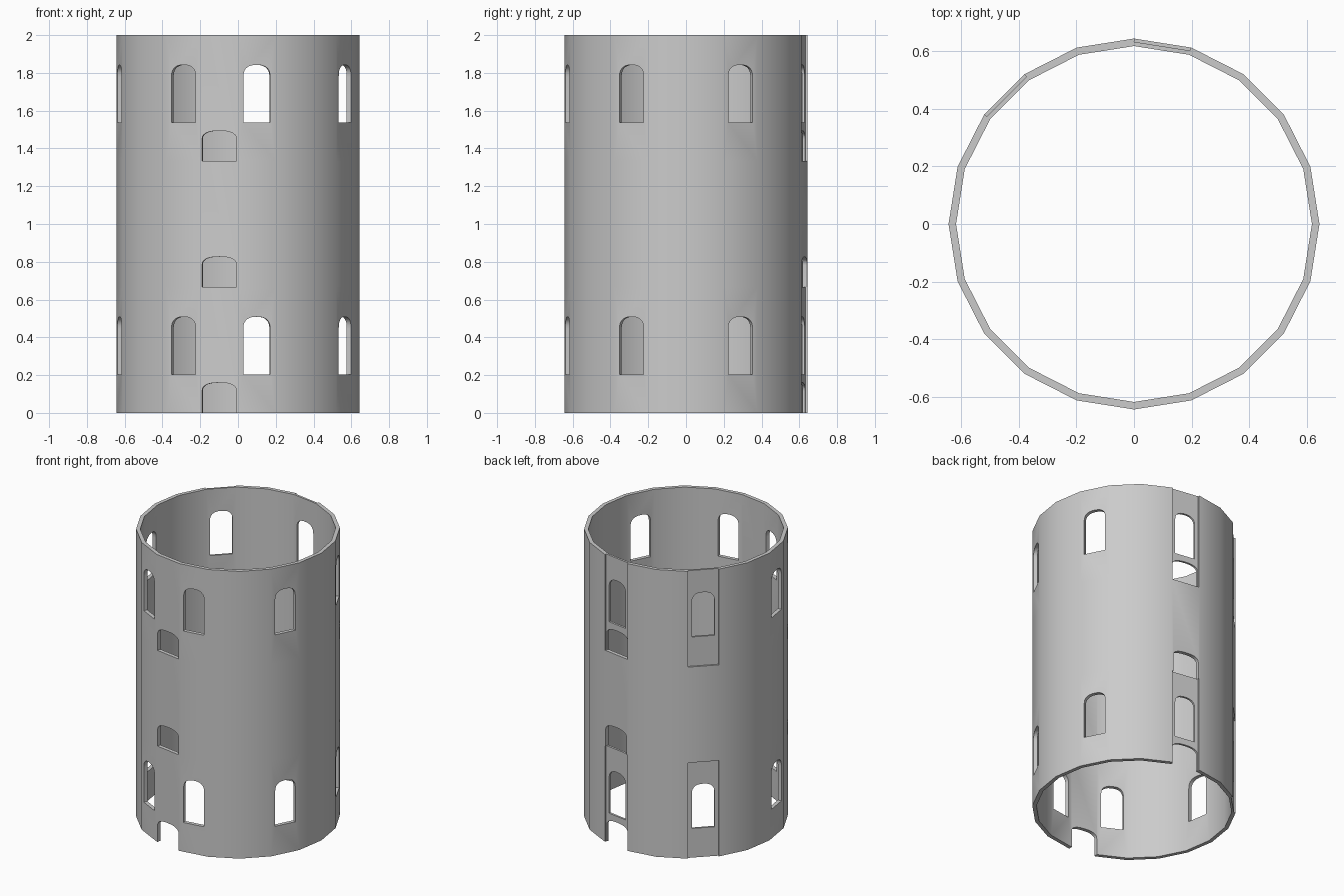
import bpy, bmesh, math
from mathutils import Matrix

if "Cube" in bpy.data.objects:
    bpy.data.objects.remove(bpy.data.objects["Cube"])

SIDES, R_OUT, R_IN, H = 20, 0.643, 0.617, 2 / 3
WINDOWS = (27, 81, 135, 189, 243, 279, 333)   # panel angles in degrees
DOORS = (81, 261)
RECESSED = (81, 135)


def make_object(name, bm):
    bmesh.ops.recalc_face_normals(bm, faces=bm.faces)
    me = bpy.data.meshes.new(name)
    bm.to_mesh(me)
    bm.free()
    ob = bpy.data.objects.new(name, me)
    bpy.context.collection.objects.link(ob)
    return ob


def prism(bm, profile, r0, r1, angle):
    # profile (across, z) swept radially from r0 to r1 through the wall
    rot = Matrix.Rotation(math.radians(angle), 4, 'Z')
    a = [bm.verts.new((r0, x, z)) for x, z in profile]
    b = [bm.verts.new((r1, x, z)) for x, z in profile]
    n = len(profile)
    bm.faces.new(a)
    bm.faces.new(b)
    for i in range(n):
        bm.faces.new((a[i], a[(i + 1) % n], b[(i + 1) % n], b[i]))
    bmesh.ops.transform(bm, matrix=rot, verts=a + b)


def arch(width, z0, spring, top, n=14):
    pts = [(-width / 2, z0), (width / 2, z0)]
    for i in range(n + 1):
        t = math.pi * i / n
        c, s = math.cos(t), max(0, math.sin(t))
        pts.append((width / 2 * math.copysign(abs(c) ** 0.8, c),
                    spring + (top - spring) * s ** 0.8))
    return pts


def ring(name, z):
    bm = bmesh.new()
    loops = []
    for r, h in ((R_OUT, z), (R_OUT, z + H), (R_IN, z + H), (R_IN, z)):
        loops.append([bm.verts.new((r * math.cos(math.tau * i / SIDES),
                                    r * math.sin(math.tau * i / SIDES), h))
                      for i in range(SIDES)])
    for k in range(4):
        a, b = loops[k], loops[(k + 1) % 4]
        for i in range(SIDES):
            j = (i + 1) % SIDES
            bm.faces.new((a[i], a[j], b[j], b[i]))
    return make_object(name, bm)


def cut(ob, bm):
    cutter = make_object("cutter", bm)
    cutter.hide_render = True
    mod = ob.modifiers.new("cut", 'BOOLEAN')
    mod.operation = 'DIFFERENCE'
    mod.solver = 'EXACT'
    mod.object = cutter
    dg = bpy.context.evaluated_depsgraph_get()
    me = bpy.data.meshes.new_from_object(ob.evaluated_get(dg))
    ob.modifiers.clear()
    ob.data = me
    bpy.data.objects.remove(cutter)


def storey(name, z, windows):
    ob = ring(name, z)
    # shallow recessed wall panels
    if windows:
        bm = bmesh.new()
        w = 0.098
        for ang in RECESSED:
            prism(bm, [(-w, z - .1), (w, z - .1), (w, z + H + .1), (-w, z + H + .1)],
                  0.624, 0.8, ang)
        cut(ob, bm)
    # doorways and arched windows
    bm = bmesh.new()
    for ang in DOORS:
        prism(bm, arch(0.184, z - 0.05, z + 0.115, z + 0.16), 0.5, 0.8, ang)
    if windows:
        for ang in WINDOWS:
            prism(bm, arch(0.144, z + 0.203, z + 0.445, z + 0.509), 0.5, 0.8, ang)
    cut(ob, bm)
    bpy.ops.object.select_all(action='DESELECT')
    ob.select_set(True)
    bpy.context.view_layer.objects.active = ob
    bpy.ops.object.shade_smooth_by_angle(angle=math.radians(30))


storey("lower_storey", 0, True)
storey("middle_storey", H, False)
storey("upper_storey", 2 * H, True)
